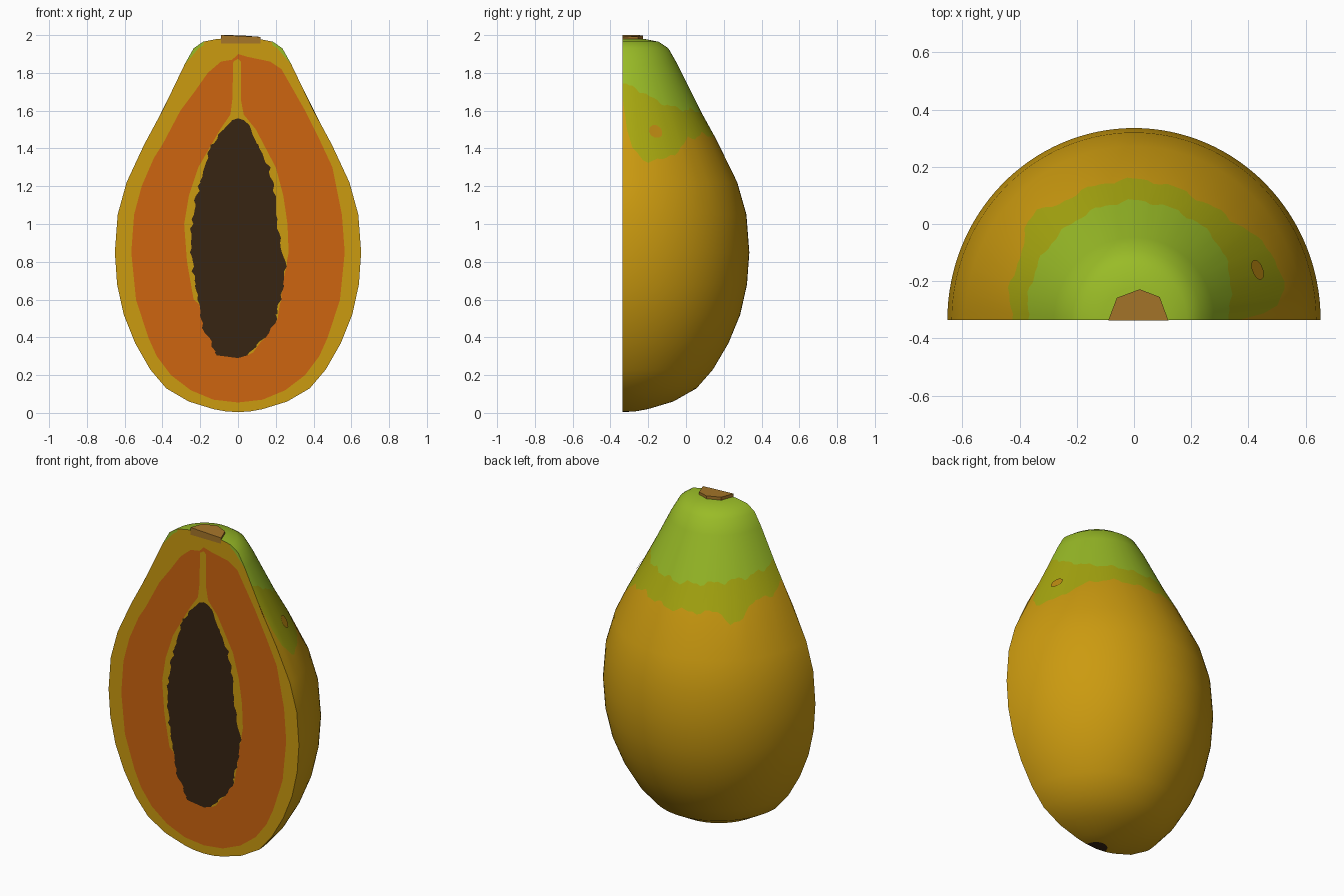
import bpy, bmesh, math, random

if "Cube" in bpy.data.objects:
    bpy.data.objects.remove(bpy.data.objects["Cube"])

random.seed(4)
Y0 = -0.335  # plane of the cut


def material(name, rgb):
    m = bpy.data.materials.new(name)
    m.diffuse_color = (*rgb, 1)
    m.use_nodes = True
    m.node_tree.nodes["Principled BSDF"].inputs["Base Color"].default_value = m.diffuse_color
    return m


GOLD, LIME, GREEN, FLESH, SEED, STEM, SPOT = range(7)
MATS = [material("golden skin", (0.60, 0.325, 0.005)),
        material("lime skin", (0.39, 0.39, 0.005)),
        material("green skin", (0.32, 0.50, 0.020)),
        material("orange flesh", (0.61, 0.13, 0.005)),
        material("dark seeds", (0.038, 0.018, 0.006)),
        material("brown stem", (0.38, 0.18, 0.022)),
        material("amber spot", (0.52, 0.26, 0.006))]


def interp(table, t):
    """Piecewise linear lookup."""
    if t <= table[0][0]:
        return table[0][1]
    for (a, va), (b, vb) in zip(table, table[1:]):
        if t <= b:
            return va + (vb - va) * (t - a) / (b - a)
    return table[-1][1]


def finish(name, bm):
    mesh = bpy.data.meshes.new(name)
    bm.to_mesh(mesh)
    bm.free()
    for m in MATS:
        mesh.materials.append(m)
    ob = bpy.data.objects.new(name, mesh)
    bpy.context.collection.objects.link(ob)
    return ob


def grid(name, rows, mat, smooth=False):
    """Quads between rows of points; mat(row, column) gives the colour."""
    bm = bmesh.new()
    vs = [[bm.verts.new(p) for p in row] for row in rows]
    for i in range(len(vs) - 1):
        for j in range(len(vs[0]) - 1):
            f = bm.faces.new((vs[i][j], vs[i][j + 1], vs[i + 1][j + 1], vs[i + 1][j]))
            f.material_index = mat(i, j)
            f.smooth = smooth
    bmesh.ops.dissolve_degenerate(bm, dist=1e-5, edges=bm.edges[:])
    bmesh.ops.remove_doubles(bm, verts=bm.verts[:], dist=1e-5)
    return finish(name, bm)


# Fruit outline: height -> half width
OUTLINE = [(0.004, 0), (0.008, 0.065), (0.02, 0.13), (0.06, 0.26), (0.13, 0.38),
           (0.23, 0.465), (0.37, 0.545), (0.52, 0.605), (0.68, 0.64), (0.85, 0.652),
           (1.05, 0.637), (1.22, 0.59), (1.42, 0.497), (1.60, 0.40), (1.85, 0.28),
           (1.93, 0.235), (1.965, 0.185), (1.98, 0.11), (1.985, 0)]

# Wavy colour borders: angle round the back -> height
LIME_EDGE = [(0, 1.66), (4, 1.42), (11, 1.34), (25, 1.34), (35, 1.40), (45, 1.45),
             (60, 1.475), (90, 1.455), (118, 1.465), (128, 1.46), (132, 1.40),
             (142, 1.42), (145, 1.50), (165, 1.51), (180, 1.55)]
GREEN_EDGE = [(0, 1.74), (12, 1.72), (25, 1.66), (45, 1.61), (70, 1.60), (90, 1.59),
              (120, 1.61), (150, 1.63), (180, 1.66)]


def skin(a, z, lift=0.0):
    r = interp(OUTLINE, z) + lift
    t = math.radians(a)
    return (r * math.cos(t), Y0 + r * 1.028 * math.sin(t), z)


# Skin shell
angles = [180 * i / 64 for i in range(65)]


def wavy(table, a):
    w = 0.010 * math.sin(a * 0.33) + 0.006 * math.sin(a * 0.71 + 1)
    return interp(table, a) + w


low = [z for z, _ in OUTLINE if z < 1.3]
high = [z for z, _ in OUTLINE if z > 1.8]
rows = [[skin(a, z) for a in angles] for z in low]
rows.append([skin(a, wavy(LIME_EDGE, a)) for a in angles])
rows.append([skin(a, wavy(GREEN_EDGE, a)) for a in angles])
rows += [[skin(a, z) for a in angles] for z in high]
n = len(low)
grid("skin_shell", rows,
     lambda i, j: SEED if i == 0 else GOLD if i < n else LIME if i == n else GREEN, True)

# Amber spot on the side
bm = bmesh.new()
bm.faces.new([bm.verts.new(skin(21.5 + 4.5 * math.cos(k * math.tau / 10),
                                1.49 + 0.035 * math.sin(k * math.tau / 10), 0.005))
              for k in range(10)]).material_index = SPOT
finish("skin_spot", bm)

# Cut face: half widths of flesh, pale lining and seed cavity on each side
FLESH_L = [(0.055, 0), (0.07, 0.13), (0.12, 0.25), (0.2, 0.355), (0.3, 0.43), (0.4, 0.475),
           (0.6, 0.54), (0.85, 0.565), (1.05, 0.55), (1.2, 0.51), (1.35, 0.445), (1.42, 0.40),
           (1.6, 0.305), (1.7, 0.23), (1.8, 0.16), (1.86, 0.09), (1.87, 0.03), (1.9, 0)]
FLESH_R = FLESH_L[:9] + [(1.3, 0.50), (1.45, 0.43), (1.6, 0.355), (1.75, 0.27), (1.82, 0.23),
                         (1.86, 0.17), (1.885, 0.05), (1.9, 0)]
LINING_L = [(0.4, 0), (0.6, 0.235), (0.8, 0.27), (1.0, 0.285), (1.15, 0.26), (1.3, 0.21),
            (1.5, 0.095), (1.58, 0.04), (1.66, 0.03), (1.86, 0.025), (1.875, 0)]
LINING_R = [(0.3, 0), (0.32, 0.08), (0.5, 0.21), (0.7, 0.24), (0.85, 0.268), (1.0, 0.262),
            (1.15, 0.24), (1.3, 0.20), (1.5, 0.095), (1.58, 0.03), (1.66, 0.015), (1.86, 0.015),
            (1.875, 0)]
SEED_L = [(0.29, 0), (0.305, 0.12), (0.36, 0.135), (0.45, 0.185), (0.65, 0.215), (0.75, 0.24),
          (0.95, 0.25), (1.1, 0.232), (1.2, 0.205), (1.3, 0.18), (1.4, 0.15), (1.5, 0.085),
          (1.55, 0.03), (1.56, 0)]
SEED_R = [(0.29, 0), (0.305, 0.05), (0.4, 0.14), (0.47, 0.195), (0.65, 0.235), (0.78, 0.257),
          (0.87, 0.232), (1.0, 0.21), (1.2, 0.185), (1.3, 0.165), (1.4, 0.12), (1.5, 0.07),
          (1.55, 0.03), (1.56, 0)]
SLIVER = [(1.84, 0), (1.9, 0.018), (1.945, 0.03), (1.97, 0)]  # green edge near the stem


def half_row(z, flesh, lining, seed):
    s = interp(seed, z)
    if s > 0.05:
        s += random.uniform(-0.009, 0.009)  # ragged seed border
    out = interp(OUTLINE, z)
    f = min(interp(flesh, z), out)
    return [out, out - interp(SLIVER, z), f, min(max(interp(lining, z), s), f), s]


zs = sorted({round(z, 3) for t in (OUTLINE, FLESH_L, FLESH_R, LINING_R, SLIVER, SEED_L)
             for z, _ in t} | {round(0.3 + 0.025 * k, 3) for k in range(51)})
rows = []
for z in zs:
    left = half_row(z, FLESH_L, LINING_L, SEED_L)
    right = half_row(z, FLESH_R, LINING_R, SEED_R)
    rows.append([(x, Y0, z) for x in [-x for x in left] + right[::-1]])
columns = [GREEN, GOLD, FLESH, GOLD, SEED, GOLD, FLESH, GOLD, GREEN]
grid("cut_face", rows, lambda i, j: columns[j])

# Stem stub, cut in half with the fruit
base = [(-0.09, Y0 - 0.002), (0.12, Y0 - 0.002), (0.09, -0.255), (0.02, -0.228), (-0.06, -0.258)]
bm = bmesh.new()
bottom = [bm.verts.new((x, y, 1.955)) for x, y in base]
top = [bm.verts.new((x, y, 2.0 - max(0, x) * 0.08)) for x, y in base]
bm.faces.new(bottom[::-1])
bm.faces.new(top)
for i in range(5):
    k = (i + 1) % 5
    bm.faces.new((bottom[i], bottom[k], top[k], top[i]))
for f in bm.faces:
    f.material_index = STEM
finish("stem", bm)
